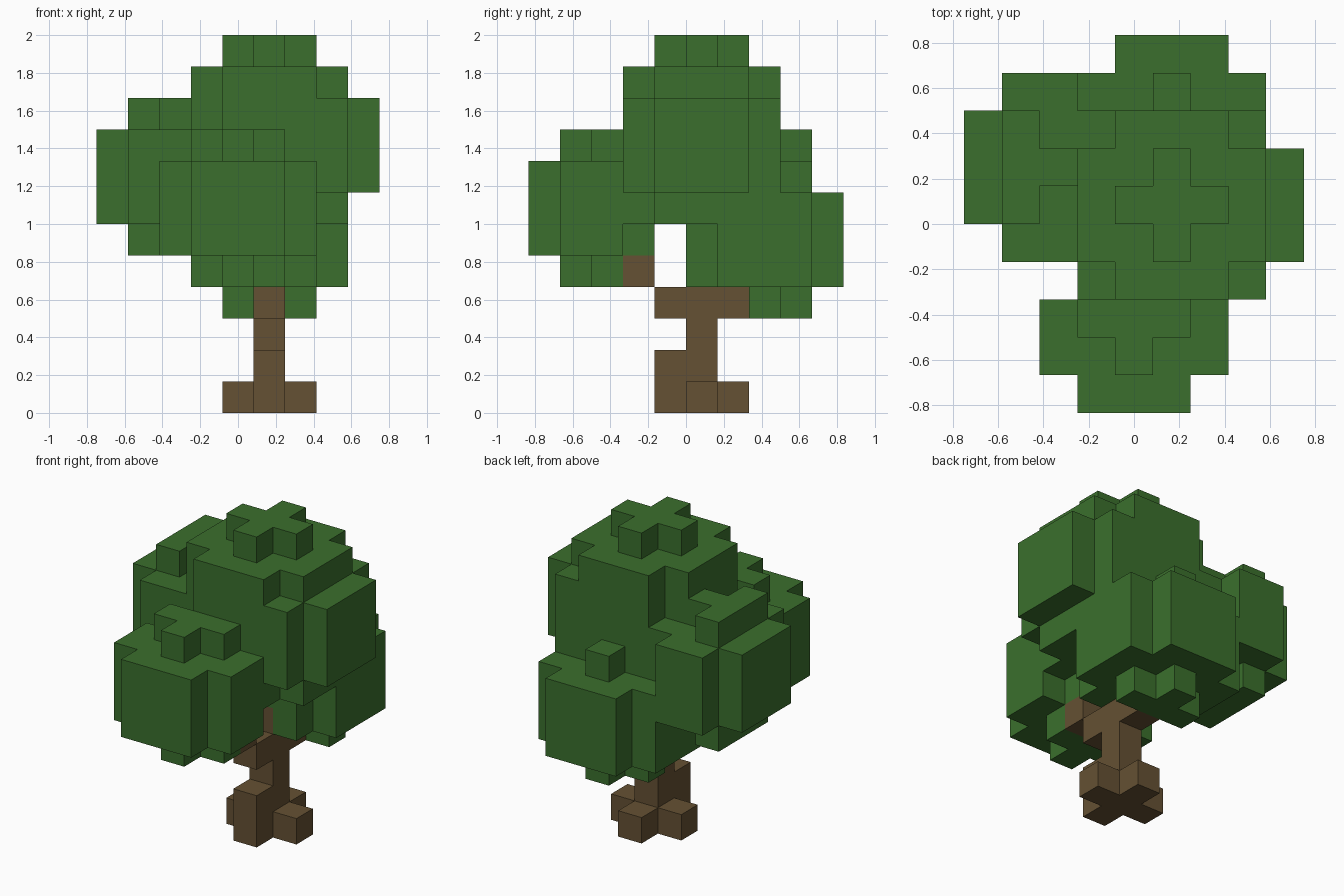
import bpy
import bmesh
from mathutils import Vector

cube = bpy.data.objects.get("Cube")
if cube:
    bpy.data.objects.remove(cube, do_unlink=True)

CELL = 1 / 6
ORIGIN = Vector((-4.5, -5, 0))


def material(name, rgb):
    mat = bpy.data.materials.new(name)
    mat.use_nodes = True
    colour = (*rgb, 1)
    mat.diffuse_color = colour
    bsdf = mat.node_tree.nodes["Principled BSDF"]
    bsdf.inputs["Base Color"].default_value = colour
    bsdf.inputs["Roughness"].default_value = 0.9
    return mat


def box(x, y, z):
    """Cells of a block, given inclusive (first, last) ranges."""
    return {(i, j, k)
            for i in range(x[0], x[1] + 1)
            for j in range(y[0], y[1] + 1)
            for k in range(z[0], z[1] + 1)}


def rounded(x, y, z):
    """Block with its four upright corner columns removed."""
    return {c for c in box(x, y, z) if not (c[0] in x and c[1] in y)}


def plus(i, j, k):
    return rounded((i - 1, i + 1), (j - 1, j + 1), (k, k))


def build(name, cells, solid, mat):
    """Mesh of the outer skin of the cells, flat regions merged."""
    bm = bmesh.new()
    verts = {}

    def corner(p):
        key = tuple(round(v * 2) for v in p)
        if key not in verts:
            verts[key] = bm.verts.new((p + ORIGIN) * CELL)
        return verts[key]

    for cell in sorted(cells):
        centre = Vector(cell) + Vector((0.5, 0.5, 0.5))
        for axis in range(3):
            for sign in (-1, 1):
                n = Vector((0, 0, 0))
                n[axis] = sign
                if tuple(int(c + d) for c, d in zip(cell, n)) in solid:
                    continue
                u = Vector((0, 0, 0))
                u[(axis + 1) % 3] = 0.5
                v = n.cross(u)
                mid = centre + n * 0.5
                bm.faces.new([corner(mid + a * u + b * v)
                              for a, b in ((-1, -1), (1, -1), (1, 1), (-1, 1))])
    bmesh.ops.dissolve_limit(bm, angle_limit=0.01, verts=bm.verts[:], edges=bm.edges[:])
    mesh = bpy.data.meshes.new(name)
    bm.to_mesh(mesh)
    bm.free()
    mesh.materials.append(mat)
    bpy.context.collection.objects.link(bpy.data.objects.new(name, mesh))


bark = material("bark_brown", (0.130, 0.082, 0.033))
leaf = material("leaf_green", (0.043, 0.159, 0.026))

# Trunk with roots and two branches
trunk = (box((5, 5), (5, 5), (0, 4)) | plus(5, 5, 0) | {(5, 4, 1)}
         | box((5, 5), (4, 6), (3, 3)) | {(5, 3, 4)})

# Crown: wide middle, narrower layers above and below, small cap
crown = (box((4, 7), (3, 7), (7, 9)) | box((3, 8), (4, 6), (7, 9))
         | rounded((3, 7), (3, 7), (10, 10)) | rounded((3, 7), (3, 7), (6, 6))
         | plus(5, 5, 11))

# Back cluster: a regular rounded ball
back = rounded((3, 7), (5, 9), (4, 6)) | plus(5, 7, 3) | plus(5, 7, 7)

# Front cluster: a shallow ball with stepped top and bottom
front = box((2, 6), (1, 2), (5, 7)) | box((3, 5), (0, 3), (5, 7))
for k in (4, 8):
    front |= box((3, 5), (2, 2), (k, k)) | {(4, 1, k)}

# Side cluster: the same shape turned sideways
side = box((1, 2), (4, 8), (6, 8)) | box((0, 3), (5, 7), (6, 8))
for k in (5, 9):
    side |= box((1, 1), (5, 7), (k, k)) | {(2, 6, k)}

parts = [("trunk", trunk, bark), ("crown_leaves", crown, leaf),
         ("back_leaves", back, leaf), ("front_leaves", front, leaf),
         ("side_leaves", side, leaf)]
solid = set().union(*(cells for _, cells, _ in parts))
used = set()
for name, cells, mat in parts:
    build(name, cells - used, solid, mat)
    used |= cells
